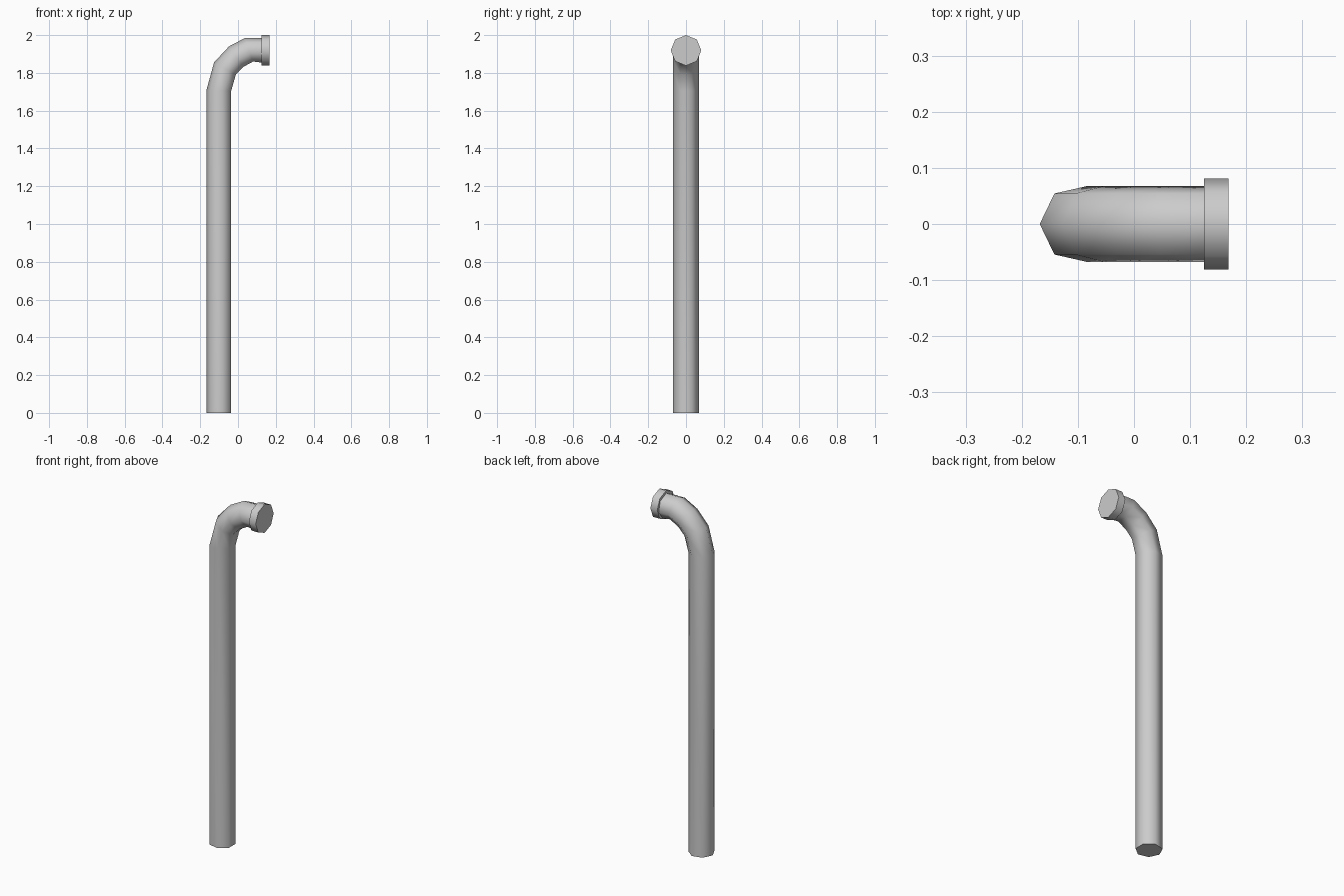
import bpy, bmesh, math
from mathutils import Vector

if "Cube" in bpy.data.objects:
    bpy.data.objects.remove(bpy.data.objects["Cube"])


def make_part(name, rings):
    """Bridge equal-sized rings of points into a closed, smooth-shaded tube."""
    bm = bmesh.new()
    loops = [[bm.verts.new(p) for p in ring] for ring in rings]
    n = len(loops[0])
    for a, b in zip(loops, loops[1:]):
        for i in range(n):
            j = (i + 1) % n
            bm.faces.new((a[i], a[j], b[j], b[i]))
    bm.faces.new(loops[0])
    bm.faces.new(loops[-1])
    bmesh.ops.recalc_face_normals(bm, faces=bm.faces)
    mesh = bpy.data.meshes.new(name)
    bm.to_mesh(mesh)
    bm.free()
    obj = bpy.data.objects.new(name, mesh)
    bpy.context.collection.objects.link(obj)
    bpy.ops.object.select_all(action='DESELECT')
    obj.select_set(True)
    bpy.context.view_layer.objects.active = obj
    bpy.ops.object.shade_smooth_by_angle(angle=math.radians(62))
    return obj


def ring(centre, out, radius, sides):
    """Ring in the plane of `out` and y, with its first corner along `out`."""
    pts = []
    for i in range(sides):
        t = 2 * math.pi * i / sides
        pts.append(centre + out * (radius * math.cos(t))
                   + Vector((0, radius * math.sin(t), 0)))
    return pts


# Seven-sided pipe: outer corner (x, z) and outward angle of each ring
R = 0.0695
path = [(-0.168, 0.0, 180), (-0.168, 1.705, 180), (-0.127, 1.855, 151),
        (-0.048, 1.94, 125), (0.037, 1.985, 109), (0.13, 1.986, 90)]
rings = []
for x, z, deg in path:
    a = math.radians(deg)
    out = Vector((math.cos(a), 0, math.sin(a)))
    rings.append(ring(Vector((x, 0, z)) - out * R, out, R, 7))
make_part("vent_pipe", rings)

# Eight-sided collar on the outlet
up = Vector((0, 0, 1))
make_part("outlet_collar",
          [ring(Vector((x, 0, 1.919)), up, 0.081, 8) for x in (0.125, 0.168)])
